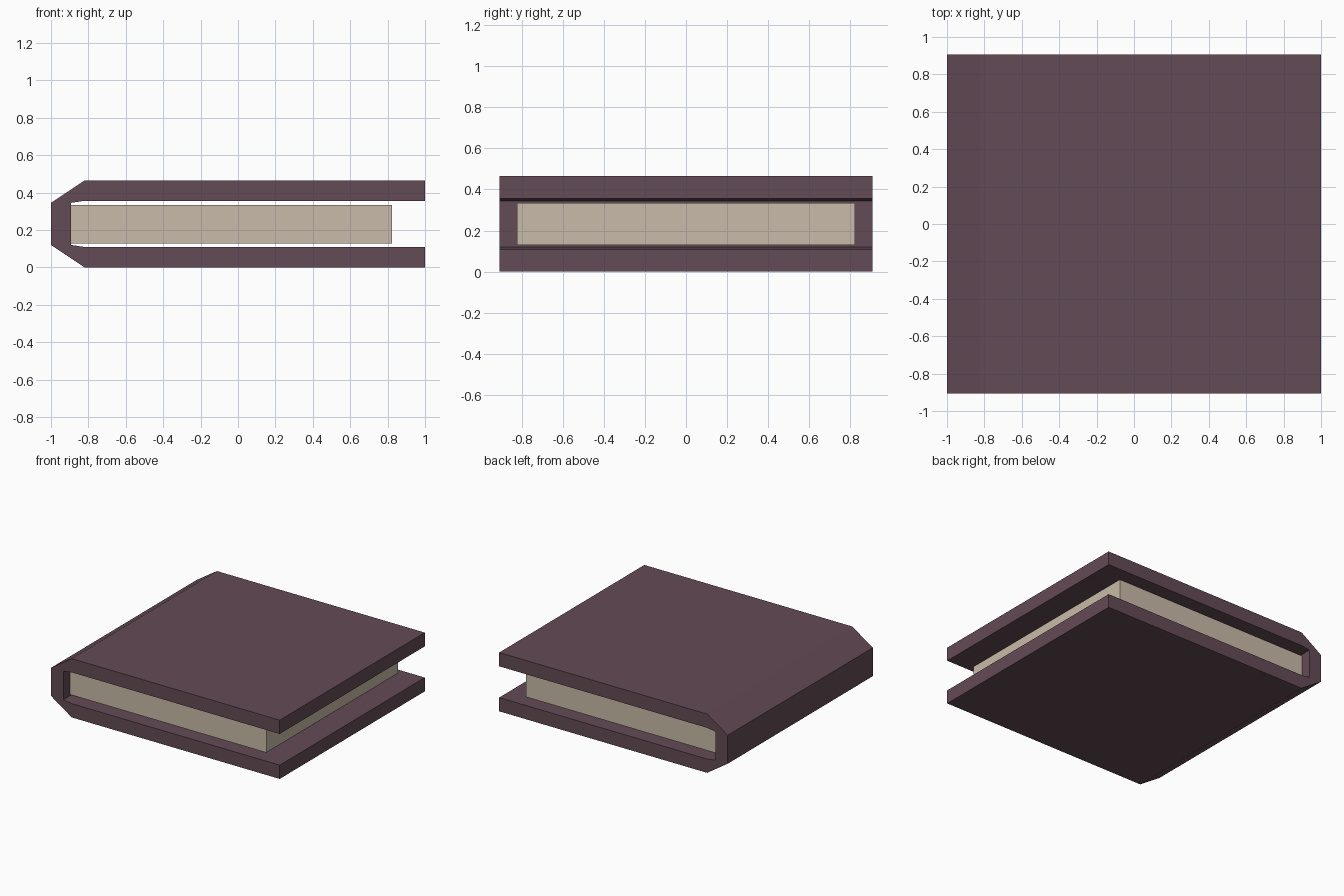
import bpy, bmesh

if "Cube" in bpy.data.objects:
    bpy.data.objects.remove(bpy.data.objects["Cube"])


def material(name, rgb):
    mat = bpy.data.materials.new(name)
    mat.diffuse_color = (*rgb, 1)
    mat.use_nodes = True
    mat.node_tree.nodes["Principled BSDF"].inputs["Base Color"].default_value = mat.diffuse_color
    return mat


def extrude_profile(name, profile, half_width, mat):
    """Extrude an (x, z) outline symmetrically along y."""
    bm = bmesh.new()
    face = bm.faces.new([bm.verts.new((x, -half_width, z)) for x, z in profile])
    ext = bmesh.ops.extrude_face_region(bm, geom=[face])
    verts = [g for g in ext["geom"] if isinstance(g, bmesh.types.BMVert)]
    bmesh.ops.translate(bm, verts=verts, vec=(0, 2 * half_width, 0))
    bmesh.ops.recalc_face_normals(bm, faces=bm.faces)
    mesh = bpy.data.meshes.new(name)
    bm.to_mesh(mesh)
    bm.free()
    mesh.materials.append(mat)
    obj = bpy.data.objects.new(name, mesh)
    bpy.context.collection.objects.link(obj)
    return obj


HEIGHT = 0.465

# Cover: lower half of the C-shaped section, mirrored to the upper half
outer = [(1, 0), (-0.82, 0), (-1, 0.12)]
inner = [(-0.893, 0.12), (-0.82, 0.109), (1, 0.109)]


def flip(points):
    return [(x, HEIGHT - z) for x, z in reversed(points)]


extrude_profile("cover", outer + flip(outer) + flip(inner) + inner, 0.907,
                material("cover_cloth", (0.127, 0.07, 0.091)))

# Page block, fixed to the inside of the spine
x0, x1, z0, z1 = -0.893, 0.824, 0.129, 0.334
extrude_profile("pages", [(x0, z0), (x1, z0), (x1, z1), (x0, z1)], 0.823,
                material("page_paper", (0.584, 0.497, 0.392)))
